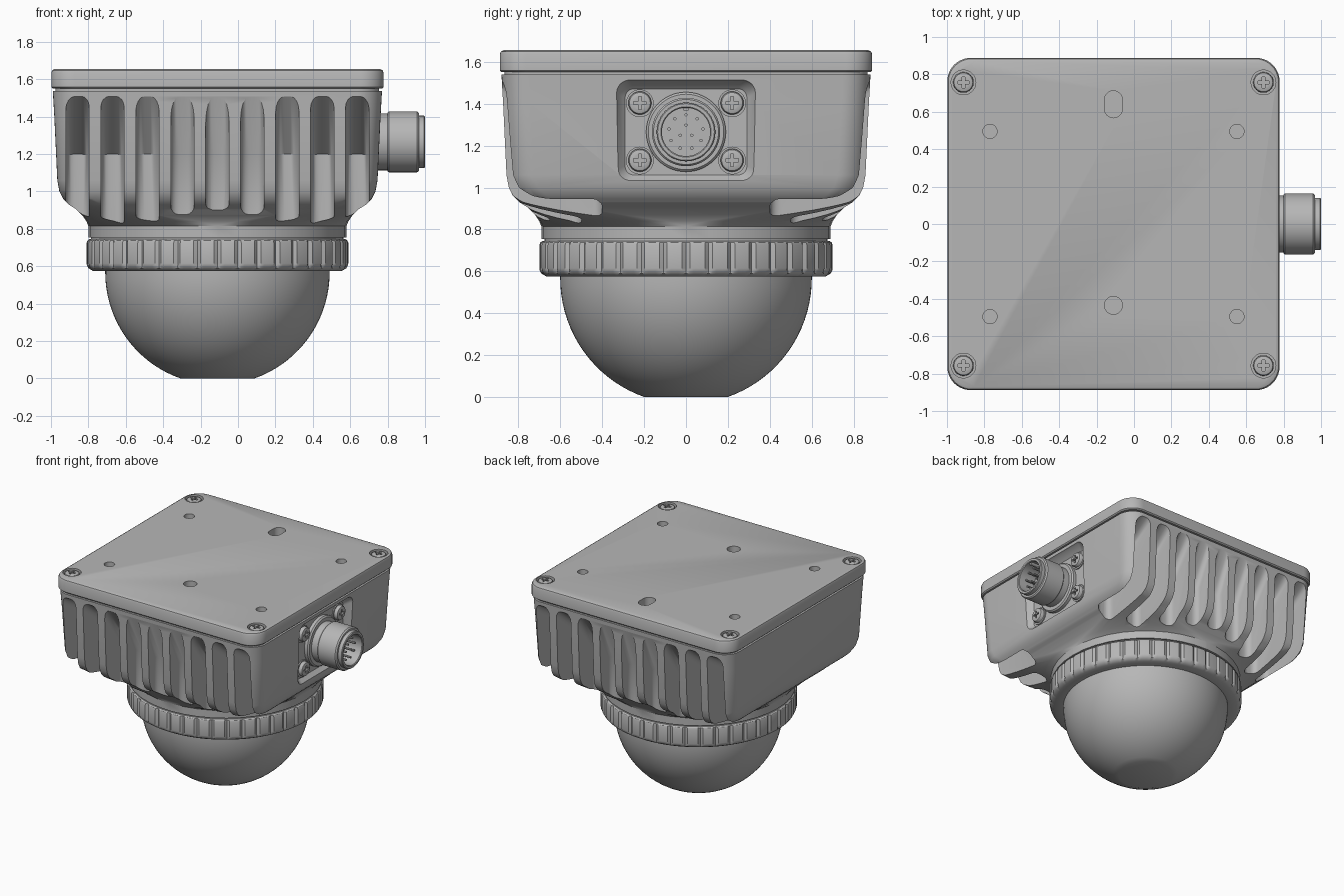
import bpy, bmesh
from math import sin, cos, pi, radians, sqrt
from mathutils import Matrix, Vector

CX = -0.11                      # centre of the housing along x
old = bpy.data.objects.get("Cube")
if old:
    bpy.data.objects.remove(old, do_unlink=True)

grey = bpy.data.materials.new("cast_grey")
grey.use_nodes = True
grey.diffuse_color = (0.47, 0.47, 0.47, 1)
bsdf = next(n for n in grey.node_tree.nodes if n.type == 'BSDF_PRINCIPLED')
bsdf.inputs["Base Color"].default_value = (0.47, 0.47, 0.47, 1)
bsdf.inputs["Roughness"].default_value = 0.6

UP = Matrix.Translation((CX, 0, 0))
SIDE = Matrix.Rotation(pi / 2, 4, 'Y')       # local z becomes +x


def activate(ob):
    bpy.ops.object.select_all(action='DESELECT')
    ob.select_set(True)
    bpy.context.view_layer.objects.active = ob


def finish(name, bm, matrix=None):
    if matrix is not None:
        bm.transform(matrix)
    bmesh.ops.recalc_face_normals(bm, faces=bm.faces)
    mesh = bpy.data.meshes.new(name)
    bm.to_mesh(mesh)
    bm.free()
    mesh.materials.append(grey)
    ob = bpy.data.objects.new(name, mesh)
    bpy.context.collection.objects.link(ob)
    return ob


def smooth(ob):
    activate(ob)
    bpy.ops.object.shade_smooth_by_angle(angle=radians(32))


def bridge(bm, rings):
    """Skin a list of equal vertex loops and cap both ends."""
    loops = [[bm.verts.new(p) for p in ring] for ring in rings]
    n = len(loops[0])
    for a, b in zip(loops, loops[1:]):
        for i in range(n):
            j = (i + 1) % n
            bm.faces.new((a[i], a[j], b[j], b[i]))
    bm.faces.new(loops[0])
    bm.faces.new(loops[-1])


def rounded(hx, hy, r, z, n=10):
    """Rounded rectangle outline at height z."""
    pts = []
    for q, (sx, sy) in enumerate(((1, 1), (-1, 1), (-1, -1), (1, -1))):
        for k in range(n + 1):
            a = (q + k / n) * pi / 2
            pts.append((sx * (hx - r) * 1.0001 + r * cos(a),
                        sy * (hy - r) * 1.0001 + r * sin(a), z))
    return pts


def lathe(bm, profile, steps=64, radius=lambda i, k, r: r):
    """Revolve (r, z) points about z."""
    rings = []
    for k, (r, z) in enumerate(profile):
        rings.append([(radius(i, k, r) * cos(2 * pi * i / steps),
                       radius(i, k, r) * sin(2 * pi * i / steps), z) for i in range(steps)])
    bridge(bm, rings)


def cylinder(bm, x, y, z0, z1, r, steps=32):
    bridge(bm, [[(x + r * cos(2 * pi * i / steps), y + r * sin(2 * pi * i / steps), z)
                 for i in range(steps)] for z in (z0, z1)])


def cut(ob, cutter):
    mod = ob.modifiers.new("cut", 'BOOLEAN')
    mod.operation = 'DIFFERENCE'
    mod.solver = 'EXACT'
    mod.object = cutter
    activate(ob)
    bpy.ops.object.modifier_apply(modifier=mod.name)
    bpy.data.objects.remove(cutter, do_unlink=True)


# Housing: square at the top, blending into a round neck
bm = bmesh.new()
bridge(bm, [rounded(h, h, r, z) for h, r, z in (
    (0.88, 0.13, 1.538), (0.872, 0.13, 1.40), (0.856, 0.13, 1.06), (0.845, 0.14, 1.00),
    (0.825, 0.16, 0.96), (0.795, 0.19, 0.93), (0.755, 0.26, 0.905), (0.72, 0.42, 0.87),
    (0.70, 0.60, 0.84), (0.69, 0.689, 0.815), (0.69, 0.689, 0.755))])
housing = finish("housing", bm, UP)

# Cooling slots on front and back, ending short of the round neck
bm = bmesh.new()
for side in (-1, 1):
    for i in range(-4, 5):
        x, w = i * 0.187, 0.0625
        inner = max(0.40, sqrt(max(0, 0.75 ** 2 - x * x)))
        slope = 0.31 / (0.88 - inner)
        prof = [(1.0, 1.51 + slope * 0.12), (inner, 1.2), (inner, 0.7), (1.0, 0.7)]
        part = bmesh.new()
        bridge(part, [[(x + s * w, side * y, z) for y, z in prof] for s in (-1, 1)])
        floor = [e for e in part.edges
                 if abs(e.verts[0].co.x - e.verts[1].co.x) < 1e-5
                 and min(abs(v.co.y) for v in e.verts) < inner + 0.01
                 and any(abs(v.co.z - 1.2) < 0.01 for v in e.verts)]
        bmesh.ops.bevel(part, geom=floor, offset=0.045, segments=4, profile=0.5,
                        affect='EDGES', clamp_overlap=True)
        bmesh.ops.recalc_face_normals(part, faces=part.faces)
        tmp = bpy.data.meshes.new("slot")
        part.to_mesh(tmp)
        part.free()
        bm.from_mesh(tmp)
        bpy.data.meshes.remove(tmp)
cut(housing, finish("slot_cutter", bm, UP))

# Connector pocket with sloping walls
bm = bmesh.new()
bridge(bm, [rounded(0.205, 0.29, 0.04, 0.71), rounded(0.215, 0.30, 0.05, 0.72),
            rounded(0.24, 0.325, 0.06, 0.75), rounded(0.26, 0.345, 0.07, 0.80)])
cut(housing, finish("pocket_cutter", bm, Matrix.Translation((0, 0, 1.265)) @ SIDE))
smooth(housing)

# Gasket in the seam under the lid
bm = bmesh.new()
bridge(bm, [rounded(0.865, 0.865, 0.12, z) for z in (1.53, 1.56)])
smooth(finish("gasket", bm, UP))

# Lid with mounting holes and screw counterbores
bm = bmesh.new()
bridge(bm, [rounded(h, h, 0.125, z) for h, z in (
    (0.88, 1.55), (0.888, 1.558), (0.888, 1.635), (0.883, 1.648), (0.87, 1.655))])
lid = finish("lid", bm, UP)
corners = [(sx * 0.802, sy * 0.757) for sx in (-1, 1) for sy in (-1, 1)]
bm = bmesh.new()
for x, y in corners:
    cylinder(bm, x, y, 1.61, 1.7, 0.066)
for sx in (-1, 1):
    for sy in (-1, 1):
        cylinder(bm, sx * 0.66, sy * 0.495, 1.58, 1.7, 0.038)
cylinder(bm, 0, -0.435, 1.58, 1.7, 0.048)
bridge(bm, [[(x, y + 0.64, z) for x, y, z in rounded(0.048, 0.072, 0.0479, h)]
            for h in (1.58, 1.7)])
cut(lid, finish("hole_cutter", bm, UP))
smooth(lid)

# Cross-head screw, shared by the lid and the connector
bm = bmesh.new()
lathe(bm, [(0.055, -0.03), (0.055, 0.006), (0.05, 0.014), (0.035, 0.019)], 32)
screw = finish("lid_screw", bm)
bm = bmesh.new()
arm, thin = 0.03, 0.0075
plus = [(arm, -thin), (arm, thin), (thin, thin), (thin, arm), (-thin, arm), (-thin, thin),
        (-arm, thin), (-arm, -thin), (-thin, -thin), (-thin, -arm), (thin, -arm), (thin, -thin)]
bridge(bm, [[(x, y, z) for x, y in plus] for z in (-0.005, 0.05)])
cut(screw, finish("cross_cutter", bm))
smooth(screw)
places = [("lid_screw", Matrix.Translation((CX + x, y, 1.635))) for x, y in corners]
places += [("connector_screw", Matrix.Translation((0.73, y, z)) @ SIDE)
           for y in (-0.22, 0.22) for z in (1.13, 1.403)]
for name, matrix in places:
    ob = bpy.data.objects.new(name, screw.data)
    ob.matrix_world = matrix
    bpy.context.collection.objects.link(ob)
bpy.data.objects.remove(screw, do_unlink=True)

# Connector seats, barrel and pins
AXIS = Matrix.Translation((0, 0, 1.265)) @ SIDE
bm = bmesh.new()
for y in (-0.22, 0.22):
    for z in (-0.1365, 0.1365):
        cylinder(bm, z, y, 0.70, 0.718, 0.066)
smooth(finish("screw_seats", bm, AXIS))
bm = bmesh.new()
lathe(bm, [(0.19, 0.70), (0.19, 0.735), (0.18, 0.745), (0.152, 0.745), (0.152, 0.80),
           (0.157, 0.80), (0.163, 0.807), (0.163, 0.957), (0.155, 0.967), (0.14, 0.967),
           (0.14, 0.995), (0.135, 1.0), (0.12, 1.0), (0.115, 0.995), (0.115, 0.86)])
smooth(finish("connector_barrel", bm, AXIS))
bm = bmesh.new()
for count, r in ((9, 0.082), (3, 0.032)):
    for k in range(count):
        a = 2 * pi * (k + 0.5) / count
        cylinder(bm, r * cos(a), r * sin(a), 0.85, 0.96, 0.008, 10)
smooth(finish("connector_pins", bm, AXIS))
bm = bmesh.new()
cylinder(bm, -0.115, 0, 0.85, 0.985, 0.016, 16)
smooth(finish("connector_key", bm, AXIS))

# Clamp ring with grip notches
bm = bmesh.new()
lathe(bm, [(0.60, 0.575), (0.665, 0.575), (0.69, 0.59), (0.698, 0.605), (0.70, 0.615),
           (0.70, 0.725), (0.695, 0.738), (0.685, 0.745), (0.60, 0.745)], 240,
      lambda i, k, r: 0.686 if i % 6 == 0 and 3 <= k <= 6 else r)
smooth(finish("clamp_ring", bm, UP))
bm = bmesh.new()
lathe(bm, [(0.675, 0.74), (0.675, 0.76)])
smooth(finish("neck_seal", bm, UP))

# Dome window, flattened at the bottom
bm = bmesh.new()
low = 0.325
prof = [(0.6, 0.62)] + [(0.6 * cos(a), 0.567 - 0.6 * sin(a))
                        for a in [k / 18 * radians(70.9) for k in range(19)]]
prof[-1] = (prof[-1][0], 0)
lathe(bm, prof, 96)
smooth(finish("dome", bm, UP))
